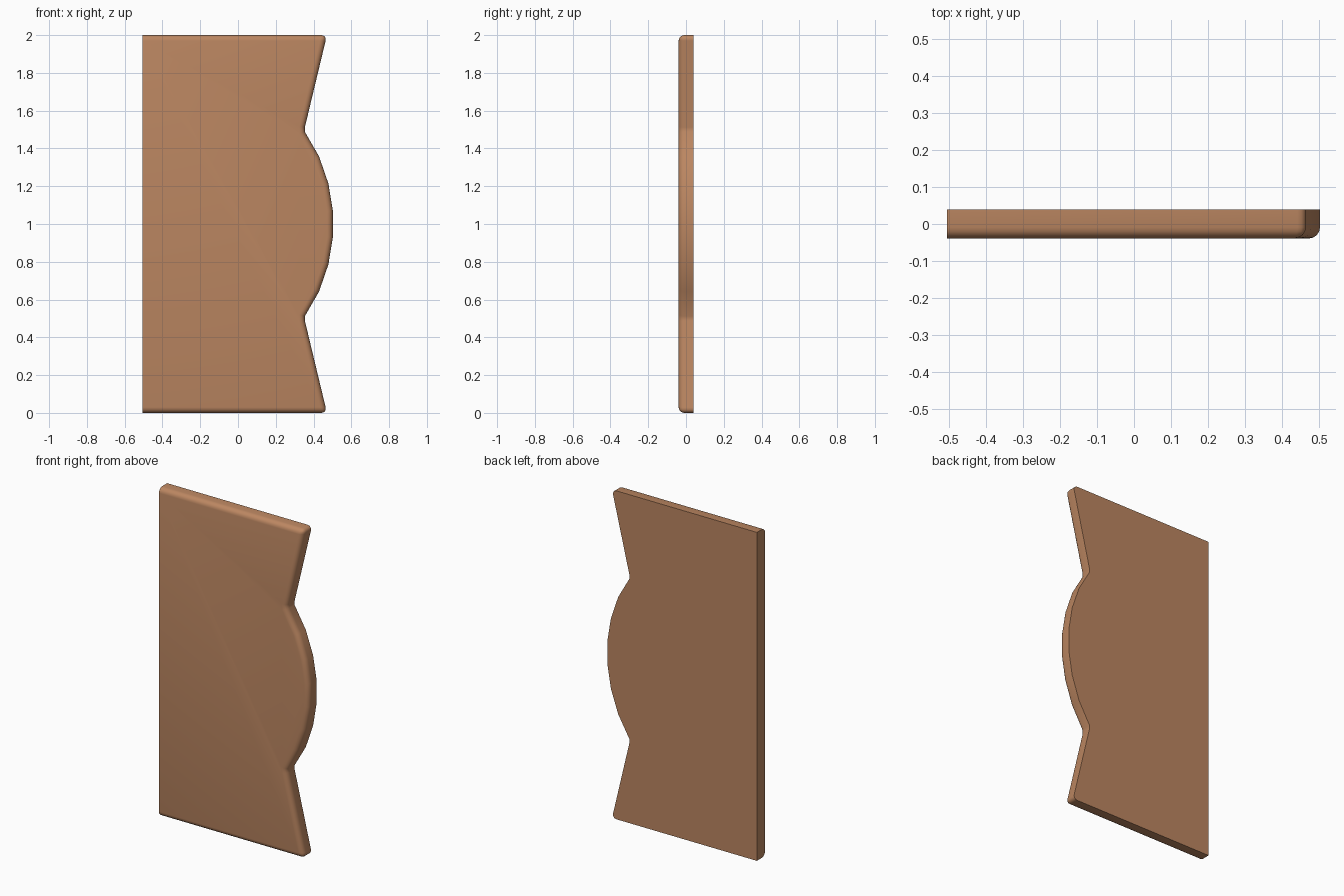
import bpy, bmesh, math

if "Cube" in bpy.data.objects:
    bpy.data.objects.remove(bpy.data.objects["Cube"])

LEFT, HALF_T, ROUND = -0.505, 0.039, 0.03

# Right edge of the lower half: corner, blunted notch, then faceted arc
radius, bulge = 0.88, 0.505
arc = []
for i in range(1, 4):
    z = 0.5 + i / 7
    arc.append((bulge - radius + math.sqrt(radius**2 - (z - 1)**2), z))
lower = [(0.471, 0.0), (0.354, 0.488), (0.354, 0.512)] + arc
upper = [(x, 2 - z) for x, z in reversed(lower)]
profile = [(LEFT, 0.0)] + lower + upper + [(LEFT, 2.0)]

# Extrude the profile through the board thickness
bm = bmesh.new()
front = [bm.verts.new((x, -HALF_T, z)) for x, z in profile]
back = [bm.verts.new((x, HALF_T, z)) for x, z in profile]
bm.faces.new(front)
bm.faces.new(back[::-1])
n = len(profile)
for i in range(n):
    j = (i + 1) % n
    bm.faces.new((front[j], front[i], back[i], back[j]))
bmesh.ops.recalc_face_normals(bm, faces=bm.faces[:])

# Round the front rim (not the flat left side) and the two right corners
rim = [bm.edges.get((front[i], front[i + 1])) for i in range(n - 1)]
rim += [bm.edges.get((front[i], back[i])) for i in (1, n - 2)]
bmesh.ops.bevel(bm, geom=rim, offset=ROUND, offset_type='OFFSET',
                segments=4, profile=0.5, affect='EDGES', clamp_overlap=True)

mesh = bpy.data.meshes.new("side_panel")
bm.to_mesh(mesh)
bm.free()
panel = bpy.data.objects.new("side_panel", mesh)
bpy.context.collection.objects.link(panel)

# Wood colour and smooth rounded edges
wood = bpy.data.materials.new("wood")
wood.diffuse_color = (0.50, 0.24, 0.12, 1)
wood.use_nodes = True
wood.node_tree.nodes["Principled BSDF"].inputs["Base Color"].default_value = wood.diffuse_color
mesh.materials.append(wood)
bpy.context.view_layer.objects.active = panel
panel.select_set(True)
bpy.ops.object.shade_smooth_by_angle(angle=math.radians(40))
